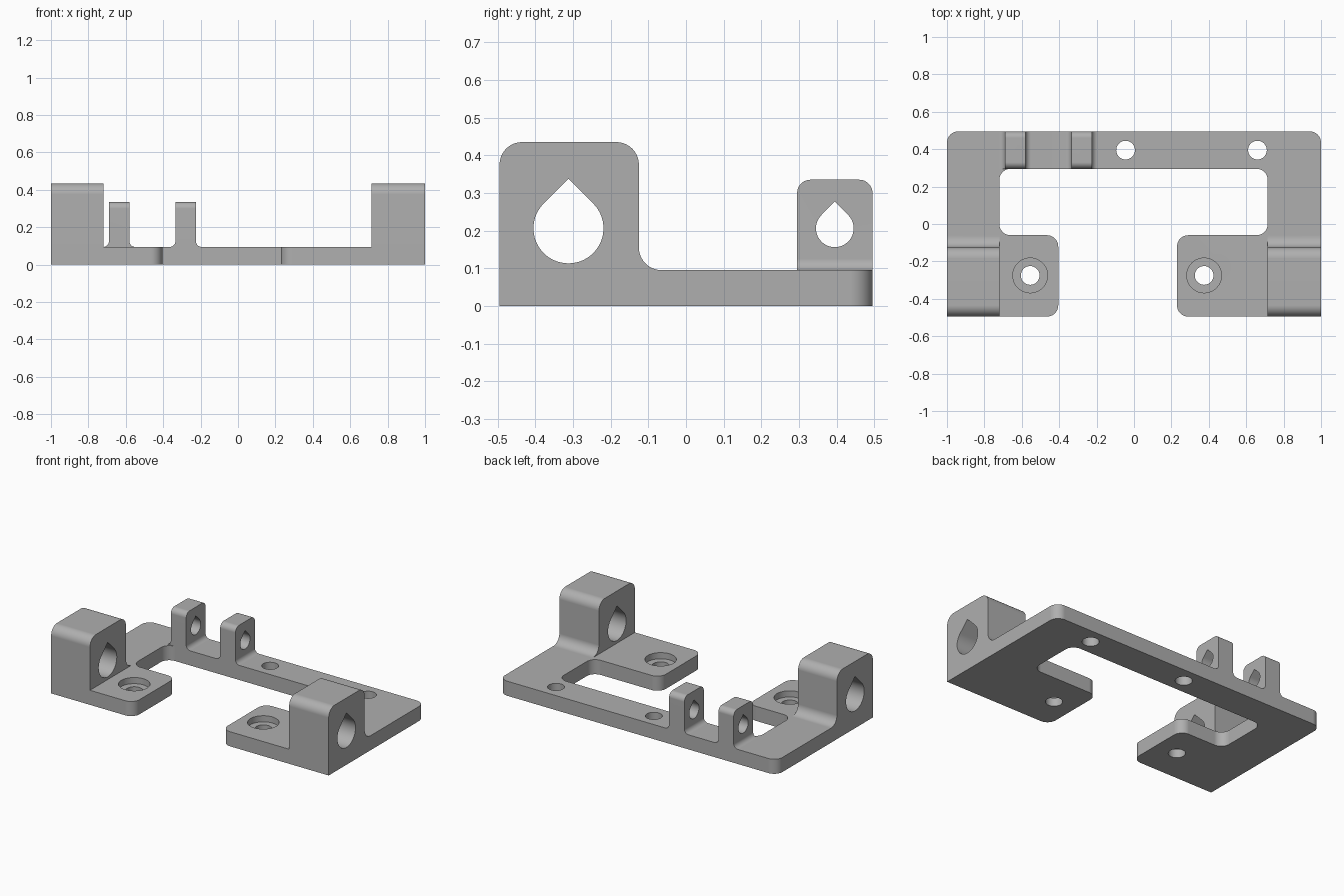
import bpy, bmesh, math
from mathutils import Vector

cube = bpy.data.objects.get("Cube")
if cube:
    bpy.data.objects.remove(cube, do_unlink=True)

grey = bpy.data.materials.new("plain grey")
grey.use_nodes = True
grey.diffuse_color = (0.43, 0.43, 0.43, 1)
grey.node_tree.nodes["Principled BSDF"].inputs["Base Color"].default_value = grey.diffuse_color

TOP = 0.095          # plate thickness
FRONT, BACK = -0.495, 0.495
RAIL = 0.295         # inner edge of the back rail


def rounded(corners, steps=10):
    """Outline from (u, v, radius) corners, each replaced by a tangent arc."""
    out = []
    for i, (u, v, r) in enumerate(corners):
        p = Vector((u, v))
        if not r:
            out.append(p)
            continue
        a = (Vector(corners[i - 1][:2]) - p).normalized()
        b = (Vector(corners[(i + 1) % len(corners)][:2]) - p).normalized()
        for k in range(steps + 1):
            t = k / steps * math.pi / 2
            out.append(p + a * r * (1 - math.sin(t)) + b * r * (1 - math.cos(t)))
    return out


def circle(u, v, r, n=48):
    return [Vector((u + r * math.cos(k * math.tau / n), v + r * math.sin(k * math.tau / n))) for k in range(n)]


def teardrop(u, v, r, n=40):
    arc = [math.radians(135 + 270 * k / n) for k in range(n + 1)]
    return [Vector((u + r * math.cos(t), v + r * math.sin(t))) for t in arc] + [Vector((u, v + r * math.sqrt(2)))]


def prism(name, outline, axis, start, end):
    """Extrude a 2D outline along one axis."""
    place = {"x": lambda p, w: (w, p.x, p.y),
             "y": lambda p, w: (p.x, w, p.y),
             "z": lambda p, w: (p.x, p.y, w)}[axis]
    bm = bmesh.new()
    face = bm.faces.new([bm.verts.new(place(p, start)) for p in outline])
    move = Vector(place(Vector((0, 0)), end - start))
    side = bmesh.ops.extrude_face_region(bm, geom=[face], use_keep_orig=True)["geom"]
    bmesh.ops.translate(bm, vec=move, verts=[g for g in side if isinstance(g, bmesh.types.BMVert)])
    bmesh.ops.recalc_face_normals(bm, faces=bm.faces)
    mesh = bpy.data.meshes.new(name)
    bm.to_mesh(mesh)
    bm.free()
    mesh.materials.append(grey)
    obj = bpy.data.objects.new(name, mesh)
    bpy.context.collection.objects.link(obj)
    return obj


def apply(obj, mod):
    bpy.ops.object.select_all(action="DESELECT")
    bpy.context.view_layer.objects.active = obj
    obj.select_set(True)
    bpy.ops.object.modifier_apply(modifier=mod.name)


def combine(obj, other, operation):
    """Boolean with a helper part, which is then removed."""
    mod = obj.modifiers.new("combine", "BOOLEAN")
    mod.operation, mod.solver, mod.object = operation, "EXACT", other
    apply(obj, mod)
    bpy.data.objects.remove(other, do_unlink=True)


# Base plate: back rail, two side arms and two inward pads
R = 0.06
bracket = prism("mounting_bracket", rounded([
    (-1, FRONT, 0), (-0.405, FRONT, R), (-0.405, -0.06, R), (-0.72, -0.06, R),
    (-0.72, RAIL, R), (0.715, RAIL, R), (0.715, -0.06, R), (0.23, -0.06, R),
    (0.23, FRONT, R), (1, FRONT, 0), (1, BACK, R), (-1, BACK, R)]), "z", 0, TOP)

# Tall front blocks with a filleted back foot
block = rounded([(FRONT, 0, 0), (FRONT, 0.435, R), (-0.125, 0.435, R),
                 (-0.125, TOP, R), (-0.06, TOP, 0), (-0.06, 0, 0)])
for x0, x1 in ((-1, -0.72), (0.715, 1)):
    combine(bracket, prism("block", block, "x", x0, x1), "UNION")

# Small back lugs with flared feet and rounded tops
F = 0.03
for x0, x1 in ((-0.69, -0.58), (-0.335, -0.225)):
    lug = prism("lug", rounded([
        (x0 - F, 0.04, 0), (x0 - F, TOP, 0), (x0, TOP, F), (x0, 0.335, 0),
        (x1, 0.335, 0), (x1, TOP, F), (x1 + F, TOP, 0), (x1 + F, 0.04, 0)]), "y", RAIL, BACK)
    side = rounded([(RAIL, 0, 0), (BACK, 0, 0), (BACK, 0.335, 0.035), (RAIL, 0.335, 0.035)])
    combine(lug, prism("lug_side", side, "x", -0.9, 0), "INTERSECT")
    combine(bracket, lug, "UNION")

# Teardrop holes through the blocks and lugs
for x0, x1 in ((-1.1, -0.6), (0.6, 1.1)):
    combine(bracket, prism("block_hole", teardrop(-0.312, 0.206, 0.093), "x", x0, x1), "DIFFERENCE")
combine(bracket, prism("lug_hole", teardrop(0.395, 0.206, 0.05), "x", -0.8, -0.1), "DIFFERENCE")

# Screw holes, counterbored in the pads
for x, y in ((-0.045, 0.395), (0.66, 0.395), (-0.555, -0.275), (0.375, -0.275)):
    combine(bracket, prism("screw_hole", circle(x, y, 0.05), "z", -0.1, 0.2), "DIFFERENCE")
    if y < 0:
        combine(bracket, prism("counterbore", circle(x, y, 0.093), "z", 0.055, 0.2), "DIFFERENCE")

# Smooth fillets, crisp edges
bpy.ops.object.select_all(action="DESELECT")
bpy.context.view_layer.objects.active = bracket
bracket.select_set(True)
bpy.ops.object.shade_smooth_by_angle(angle=math.radians(30))
weighted = bracket.modifiers.new("weighted_normals", "WEIGHTED_NORMAL")
weighted.keep_sharp = True
